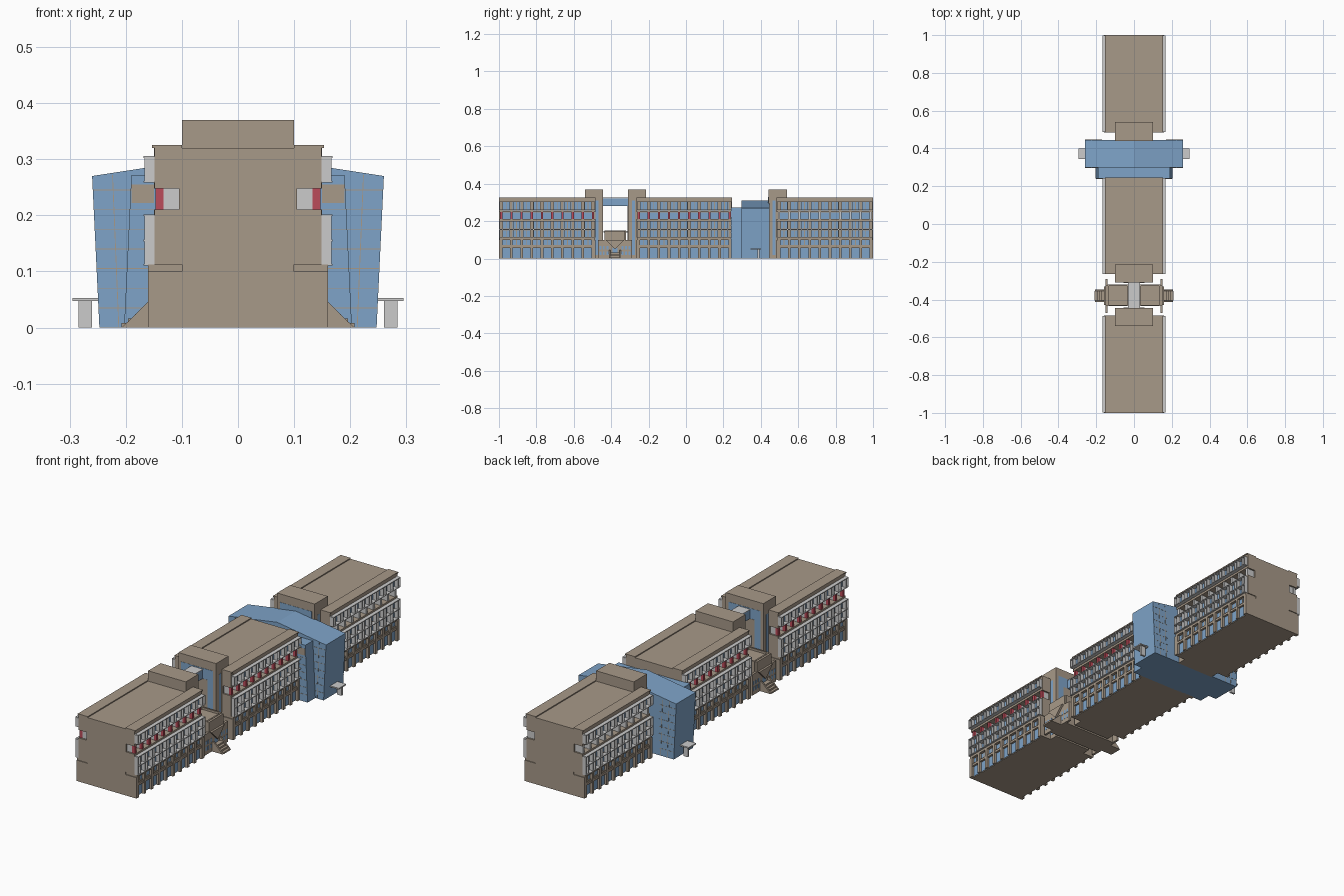
import bpy, bmesh
from mathutils import Matrix, Vector

if "Cube" in bpy.data.objects:
    bpy.data.objects.remove(bpy.data.objects["Cube"])


def mat(name, c):
    m = bpy.data.materials.new(name)
    m.diffuse_color = (*c, 1)
    m.use_nodes = True
    m.node_tree.nodes["Principled BSDF"].inputs["Base Color"].default_value = m.diffuse_color
    return m


STONE = mat("stone", (0.39, 0.32, 0.25))
GLASS = mat("glass", (0.21, 0.37, 0.58))
RED = mat("red", (0.5, 0.07, 0.1))
GREY = None


class Part:
    """Collects boxes and prisms into one named object."""
    def __init__(self, name, material):
        self.name, self.material, self.bm = name, material, bmesh.new()

    def box(self, x0, x1, y0, y1, z0, z1):
        lo, hi = Vector((x0, y0, z0)), Vector((x1, y1, z1))
        d = hi - lo
        m = Matrix.Translation((lo + hi) / 2) @ Matrix.Diagonal((abs(d.x), abs(d.y), abs(d.z), 1))
        bmesh.ops.create_cube(self.bm, size=1, matrix=m)

    def both(self, x0, x1, *yz):
        for s in (1, -1):
            self.box(s * x0, s * x1, *yz)

    def prism(self, pts, a0, a1, axis="y"):
        def put(a, p):
            return self.bm.verts.new((p[0], a, p[1]) if axis == "y" else (a, p[0], p[1]))
        A, B = [put(a0, p) for p in pts], [put(a1, p) for p in pts]
        self.bm.faces.new(A)
        self.bm.faces.new(B[::-1])
        n = len(pts)
        for i in range(n):
            self.bm.faces.new((A[i], B[i], B[(i + 1) % n], A[(i + 1) % n]))

    def done(self):
        bmesh.ops.recalc_face_normals(self.bm, faces=self.bm.faces)
        me = bpy.data.meshes.new(self.name)
        self.bm.to_mesh(me)
        self.bm.free()
        if self.material:
            me.materials.append(self.material)
        bpy.context.collection.objects.link(bpy.data.objects.new(self.name, me))


def mirrored(half):
    return half + [(-x, z) for x, z in reversed(half)]


def profile(low, high):
    # cross-section with the ledge slot and the recessed gallery floor
    return mirrored([(low, 0), (low, .1), (.1, .1), (.1, .112), (high, .112), (high, .21),
                     (.105, .21), (.105, .248), (high, .248), (high, .32)])


def block(name, y0, y1, red, bays=9):
    walls, glass = Part(name + "_walls", STONE), Part(name + "_windows", GLASS)
    shades = Part(name + "_sunshades", GREY)
    cols = Part(name + "_gallery_columns", RED if red else GREY)
    e = .012
    walls.prism(profile(.146, .146), y0 + e, y1 - e)
    for a in (y0, y1 - e):
        walls.prism(profile(.16, .149), a, a + e)
    i0, i1 = y0 + e, y1 - e
    # window bands
    for x, z0, z1 in ((.148, .004, .055), (.148, .066, .098), (.148, .115, .2),
                      (.148, .258, .305), (.107, .211, .247)):
        glass.both(x - .004, x, i0, i1, z0, z1)
    # floor beams, ledge and cornice
    for x, z0, z1 in ((.158, .055, .066), (.150, .151, .16), (.150, .2, .21),
                      (.150, .248, .258), (.150, .305, .32)):
        walls.both(.14, x, i0, i1, z0, z1)
    walls.both(.1, .16, y0 + .004, y1 - .004, .1, .112)
    walls.both(.1, .153, y0, y1, .32, .325)
    # continuous shelves of the sunshades
    for z in (.112, .155, .2, .26, .304):
        shades.both(.148, .168, y0 + .004, y1 - .004, z - .0015, z + .0015)
    step = (i1 - i0) / bays
    for i in range(bays + 1):
        y = i0 + i * step
        w = .007
        walls.both(.14, .16, y - w, y + w, 0, .1)
        for z0, z1 in ((.112, .2), (.258, .305)):
            walls.both(.14, .151, y - w, y + w, z0, z1)
        for z0, z1 in ((.112, .155), (.155, .2), (.26, .304)):
            for d in (-w - .002, w + .002):
                shades.both(.147, .167, y + d - .0015, y + d + .0015, z0, z1)
        cols.both(.133, .147, y - .006, y + .006, .21, .248)
        shades.both(.105, .133, y - .004, y + .004, .21, .248)
        if i < bays:
            # middle mullion and sill of each bay
            m = y + step / 2
            walls.both(.146, .1495, m - .002, m + .002, .066, .2)
            walls.both(.146, .1495, m - .002, m + .002, .258, .305)
            walls.both(.146, .153, y, y + step, .066, .072)
    for p in (walls, glass, shades, cols):
        p.done()


block("front_block", -1, -.485, True)
block("middle_block", -.265, .245, True)
block("rear_block", .485, 1, False)

# stair towers; the inward face carries a glass frame
for name, y0, y1, face in (("front_tower", -.54, -.445, 1), ("middle_tower", -.31, -.215, -1),
                           ("rear_tower", .44, .54, -1)):
    t, g = Part(name, STONE), Part(name + "_glazing", GLASS)
    t.box(-.1, .1, y0, y1, 0, .37)
    f = y1 if face > 0 else y0
    g.box(-.085, .085, f - .001 * face, f + .001 * face, .01, .33)
    t.box(-.055, .055, f, f + .002 * face, .01, .28)
    # glass slots beside the tower
    back = f - .03 * face
    g.both(.099, .101, back - .008, back + .008, .02, .31)
    t.done()
    g.done()

# sky bridge
p = Part("sky_bridge", GLASS)
p.box(-.03, .03, -.446, -.309, .28, .322)
p.done()
p = Part("sky_bridge_roof", GREY)
p.box(-.031, .031, -.446, -.309, .322, .325)
p.done()

# glass atrium in two tapered volumes
p = Part("atrium_link", GLASS)
p.prism(mirrored([(.203, 0), (.19, .272)]), .24, .302)
p.done()
p = Part("atrium_hall", GLASS)
p.prism([(.247, 0), (.26, .27), (0, .31), (-.26, .27), (-.247, 0)], .298, .446)
p.done()

# thin glazing bars on the atrium end faces
p = Part("atrium_bars", STONE)
for z in (.035, .07, .105, .14, .175, .21, .245):
    x = .247 + .013 * z / .27
    for y in (.298, .446):
        p.both(.17, x, y - .0008, y + .0008, z - .0007, z + .0007)
    p.both(.15, .203 - .013 * z / .272, .2392, .2408, z - .0007, z + .0007)
for k in (.72, .86):
    for s in (1, -1):
        for y in (.298, .446):
            a, b = s * .247 * k, s * .26 * k
            p.prism([(a - .0007, 0), (a + .0007, 0), (b + .0007, .272), (b - .0007, .272)],
                    y - .0008, y + .0008)
p.both(.15, .19, .239, .241, .222, .255)
p.done()

# atrium door canopies
p = Part("door_canopies", GREY)
p.both(.24, .295, .345, .4, .047, .053)
p.both(.26, .284, .382, .392, 0, .047)
p.done()

# entrance hall with parapets around two roof panels
p = Part("entrance_hall", STONE)
p.box(-.14, .14, -.435, -.32, 0, .14)
for s in (1, -1):
    for x0, x1, y0, y1 in ((.03, .14, -.435, -.428), (.03, .14, -.327, -.32),
                           (.03, .037, -.435, -.32), (.133, .14, -.435, -.32)):
        p.box(s * x0, s * x1, y0, y1, .135, .15)
# screen walls with an inverted gable over each door
shape = [(-.47, 0), (-.29, 0), (-.29, .1), (-.325, .1), (-.325, .148), (-.435, .148), (-.435, .1), (-.47, .1)]
for s in (1, -1):
    p.prism(shape, s * .139, s * .15, "x")
    p.prism([(-.43, .1), (-.33, .1), (-.38, .05)], s * .149, s * .16, "x")
p.done()

p = Part("entrance_skylight", GREY)
p.box(-.03, .03, -.442, -.313, .138, .146)
p.done()

p = Part("entrance_windows", GLASS)
for y in (-.458, -.44, -.42, -.34, -.32, -.302):
    for z in (.02, .048):
        p.both(.148, .151, y - .005, y + .005, z, z + .018)
p.both(.148, .151, -.393, -.367, .012, .055)
p.done()

# entrance steps between sloping cheek walls
p = Part("entrance_steps", STONE)
for i in range(4):
    p.both(.149, .208 - i * .012, -.405, -.355, i * .008, i * .008 + .008)
for s in (1, -1):
    for y in (-.412, -.355):
        p.prism([(s * .149, 0), (s * .207, 0), (s * .16, .046), (s * .149, .046)], y, y + .007)
p.done()
